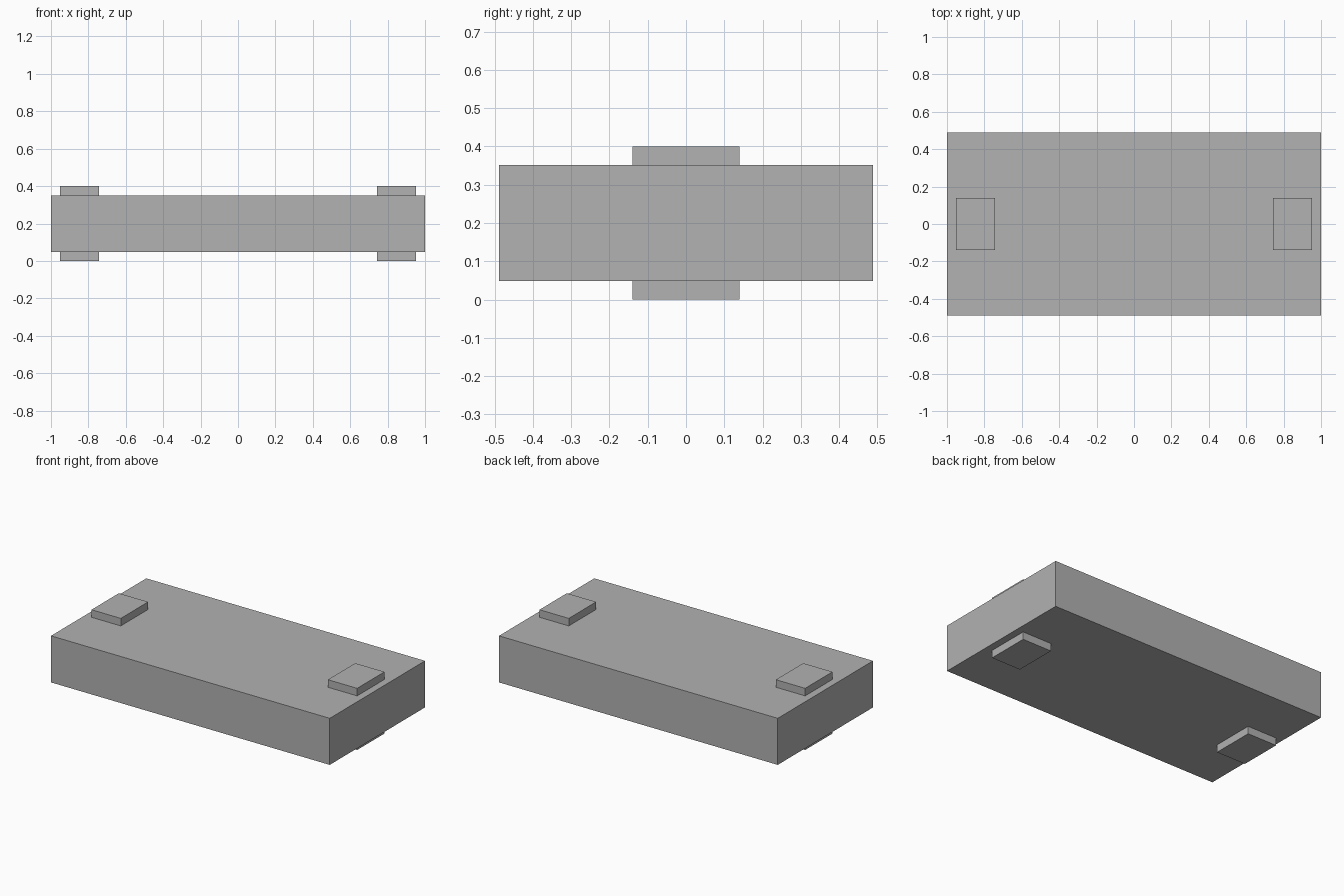
import bpy

cube = bpy.data.objects.get("Cube")
if cube:
    bpy.data.objects.remove(cube, do_unlink=True)

GREY = (0.445, 0.445, 0.445, 1.0)
grey = bpy.data.materials.new("plain_grey")
grey.use_nodes = True
grey.diffuse_color = GREY
grey.node_tree.nodes["Principled BSDF"].inputs["Base Color"].default_value = GREY


def box(name, center, size):
    bpy.ops.mesh.primitive_cube_add(size=1, location=center)
    obj = bpy.context.object
    obj.name = name
    obj.scale = size
    bpy.ops.object.transform_apply(location=False, rotation=False, scale=True)
    obj.data.materials.append(grey)
    return obj


BOTTOM, TOP, HEIGHT = 0.049, 0.351, 0.4

# Main slab
box("slab", (0, 0, HEIGHT / 2), (2, 0.976, TOP - BOTTOM))

# Raised pads near both ends, above and below the slab
for side, x in (("left", 0.848), ("right", -0.848)):
    for level, low, high in (("lower", 0, BOTTOM), ("upper", TOP, HEIGHT)):
        box(f"{level}_{side}_pad", (x, 0, (low + high) / 2),
            (0.21, 0.28, high - low))
